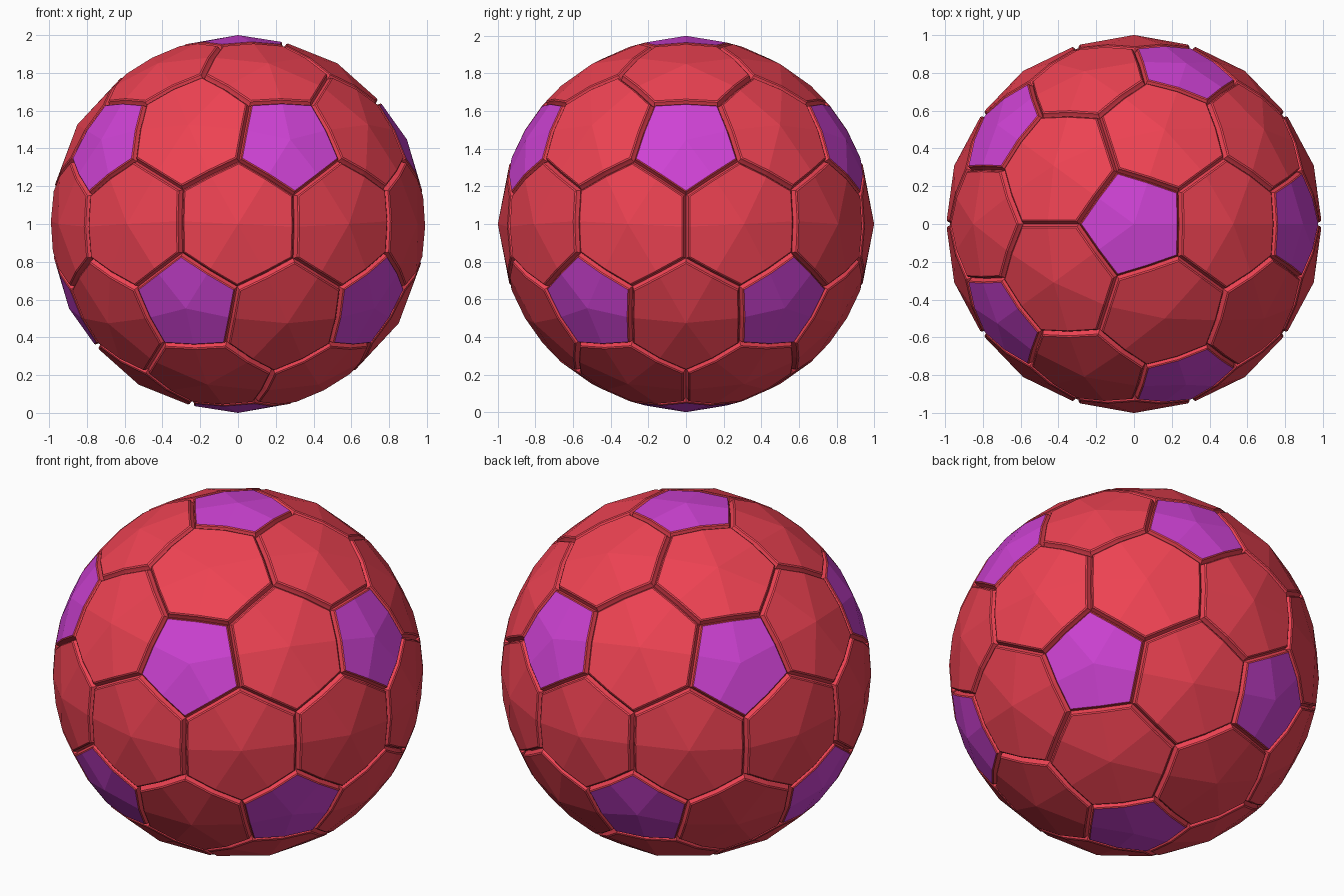
import bpy, bmesh, math
from mathutils import Vector

if "Cube" in bpy.data.objects:
    bpy.data.objects.remove(bpy.data.objects["Cube"])


def material(name, color):
    m = bpy.data.materials.new(name)
    m.diffuse_color = color
    m.use_nodes = True
    m.node_tree.nodes["Principled BSDF"].inputs["Base Color"].default_value = m.diffuse_color
    return m


# Guide sphere: each of its 42 vertices is the centre of one panel
guide = bmesh.new()
bmesh.ops.create_icosphere(guide, subdivisions=2, radius=1)

ball = bmesh.new()
LIFT = Vector((0, 0, 1))


def ring(centre, outline, scale, radius):
    """Panel outline pulled towards the panel centre, placed on a sphere."""
    return [ball.verts.new(centre.lerp(p, scale).normalized() * radius + LIFT)
            for p in outline]


for gv in guide.verts:
    c = gv.co.normalized()
    # Panel corners, counter-clockwise seen from outside
    u = c.orthogonal().normalized()
    w = c.cross(u)
    corners = [f.calc_center_median().normalized() for f in gv.link_faces]
    corners.sort(key=lambda p: math.atan2(p.dot(w), p.dot(u)))
    outline = []
    for i, p in enumerate(corners):
        q = corners[(i + 1) % len(corners)]
        outline += [p, (p + q).normalized()]
    n = len(outline)

    # Seam bottom, panel wall and rounded rim
    rings = [ring(c, outline, s, r) for s, r in
             ((1.0, 0.962), (0.972, 0.976), (0.955, 0.987), (0.93, 0.991))]
    for a, b in zip(rings, rings[1:]):
        for i in range(n):
            j = (i + 1) % n
            ball.faces.new((a[i], a[j], b[j], b[i]))

    # Panel surface: kite facets meeting at the centre
    top = rings[-1]
    mid = ball.verts.new(c + LIFT)
    for i in range(0, n, 2):
        f = ball.faces.new((mid, top[i - 1], top[i], top[i + 1]))
        f.material_index = 1 if len(corners) == 5 else 0

bmesh.ops.remove_doubles(ball, verts=ball.verts[:], dist=0.0005)
bmesh.ops.recalc_face_normals(ball, faces=ball.faces[:])

mesh = bpy.data.meshes.new("ball")
ball.to_mesh(mesh)
ball.free()
guide.free()
mesh.materials.append(material("red", (0.85, 0.055, 0.085, 1)))
mesh.materials.append(material("purple", (0.62, 0.055, 0.66, 1)))
bpy.context.collection.objects.link(bpy.data.objects.new("ball", mesh))
